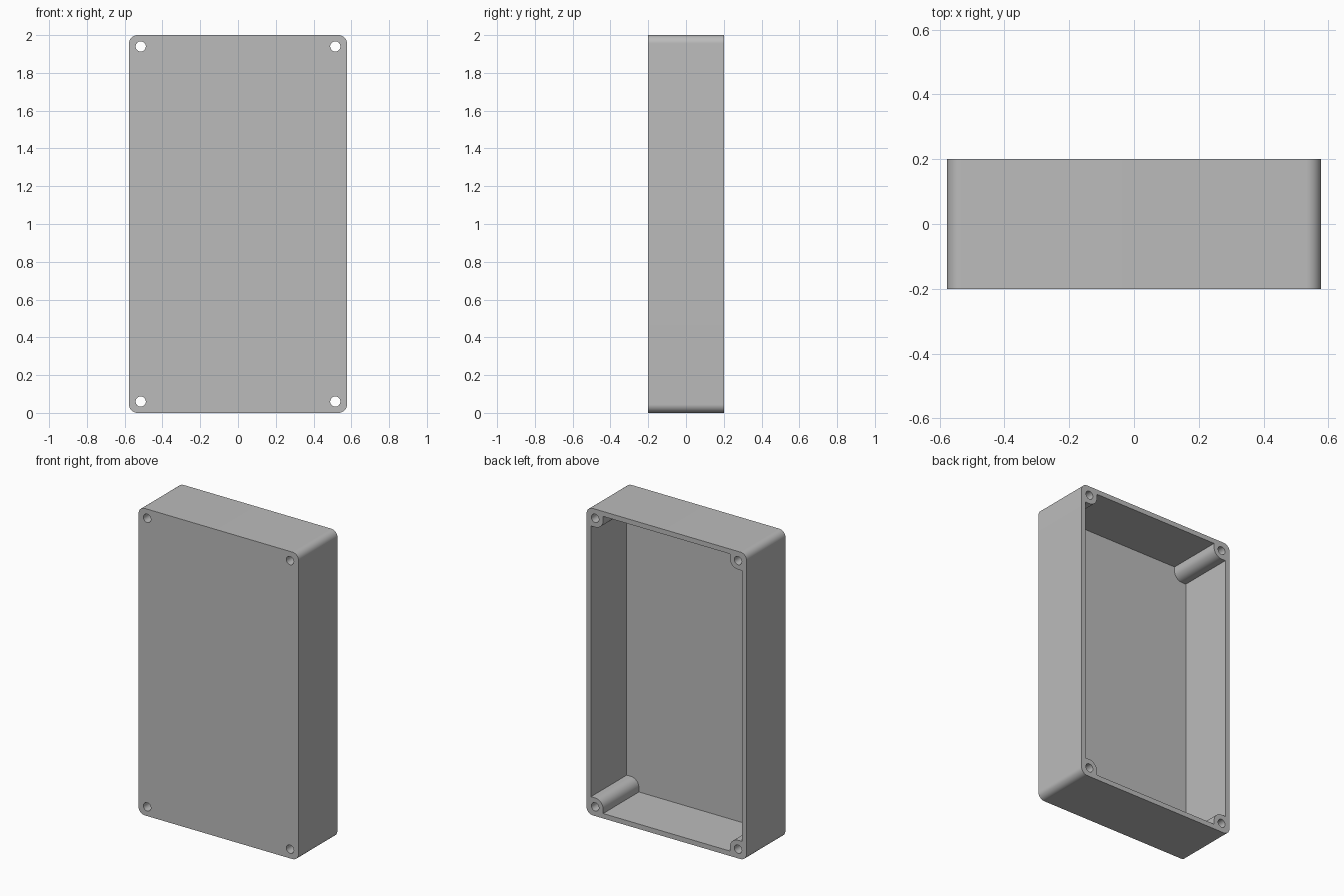
import bpy
import bmesh
import math

old = bpy.data.objects.get("Cube")
if old:
    bpy.data.objects.remove(old, do_unlink=True)

# Main dimensions: half width, half height, half depth
HX, HZ, HY = 0.577, 1.0, 0.2
WALL = 0.032
CORNER_R = 0.045
HOLE_X, HOLE_Z, HOLE_R = 0.515, 0.94, 0.027
BOSS_R = 0.058
STEPS = 14
QUADRANTS = ((1, 1), (-1, 1), (-1, -1), (1, -1))

grey = bpy.data.materials.new("plain grey")
grey.use_nodes = True
colour = (0.5, 0.5, 0.5, 1.0)
grey.diffuse_color = colour
grey.node_tree.nodes["Principled BSDF"].inputs["Base Color"].default_value = colour


def arc(cx, cz, r, start, end, n=STEPS):
    """Points along an arc, angles in degrees."""
    angles = [math.radians(start + (end - start) * i / n) for i in range(n + 1)]
    return [(cx + r * math.cos(a), cz + r * math.sin(a)) for a in angles]


def four_corners(corner):
    """Mirror one corner outline into all four quadrants."""
    outline = []
    for sx, sz in QUADRANTS:
        points = [(x * sx, z * sz) for x, z in corner]
        outline += points if sx * sz > 0 else points[::-1]
    return outline


def prism(name, outline, y0, y1):
    """Extrude an outline in the xz plane from y0 to y1."""
    bm = bmesh.new()
    base = bm.faces.new([bm.verts.new((x, y0, z + HZ)) for x, z in outline])
    result = bmesh.ops.extrude_face_region(bm, geom=[base])
    moved = [v for v in result["geom"] if isinstance(v, bmesh.types.BMVert)]
    bmesh.ops.translate(bm, verts=moved, vec=(0, y1 - y0, 0))
    bmesh.ops.recalc_face_normals(bm, faces=bm.faces)
    mesh = bpy.data.meshes.new(name)
    bm.to_mesh(mesh)
    bm.free()
    mesh.materials.append(grey)
    obj = bpy.data.objects.new(name, mesh)
    bpy.context.collection.objects.link(obj)
    return obj


# Rounded outer block
outer = four_corners(arc(HX - CORNER_R, HZ - CORNER_R, CORNER_R, 0, 90))
box = prism("enclosure_box", outer, -HY, HY)

# Cavity open at the back, leaving a rounded screw boss in each corner
boss = [(HX - WALL, HOLE_Z - BOSS_R)]
boss += arc(HOLE_X, HOLE_Z, BOSS_R, 270, 180)
boss.append((HOLE_X - BOSS_R, HZ - WALL))
cutters = [prism("cavity_cutter", four_corners(boss), -HY + WALL, HY + 0.1)]

# Screw holes right through the bosses
for sx, sz in QUADRANTS:
    circle = arc(HOLE_X * sx, HOLE_Z * sz, HOLE_R, 0, 360, 32)[:-1]
    cutters.append(prism("screw_hole_cutter", circle, -HY - 0.1, HY + 0.1))

for cutter in cutters:
    cutter.hide_render = True
    cut = box.modifiers.new(cutter.name, "BOOLEAN")
    cut.operation = "DIFFERENCE"
    cut.solver = "EXACT"
    cut.object = cutter

# Bake the cuts and remove the cutters
bpy.context.view_layer.update()
graph = bpy.context.evaluated_depsgraph_get()
carved = bpy.data.meshes.new_from_object(box.evaluated_get(graph))
box.modifiers.clear()
box.data = carved
for cutter in cutters:
    bpy.data.objects.remove(cutter, do_unlink=True)

# Smooth rounded corners, crisp edges
bpy.ops.object.select_all(action="DESELECT")
box.select_set(True)
bpy.context.view_layer.objects.active = box
bpy.ops.object.shade_smooth_by_angle(angle=math.radians(30))
